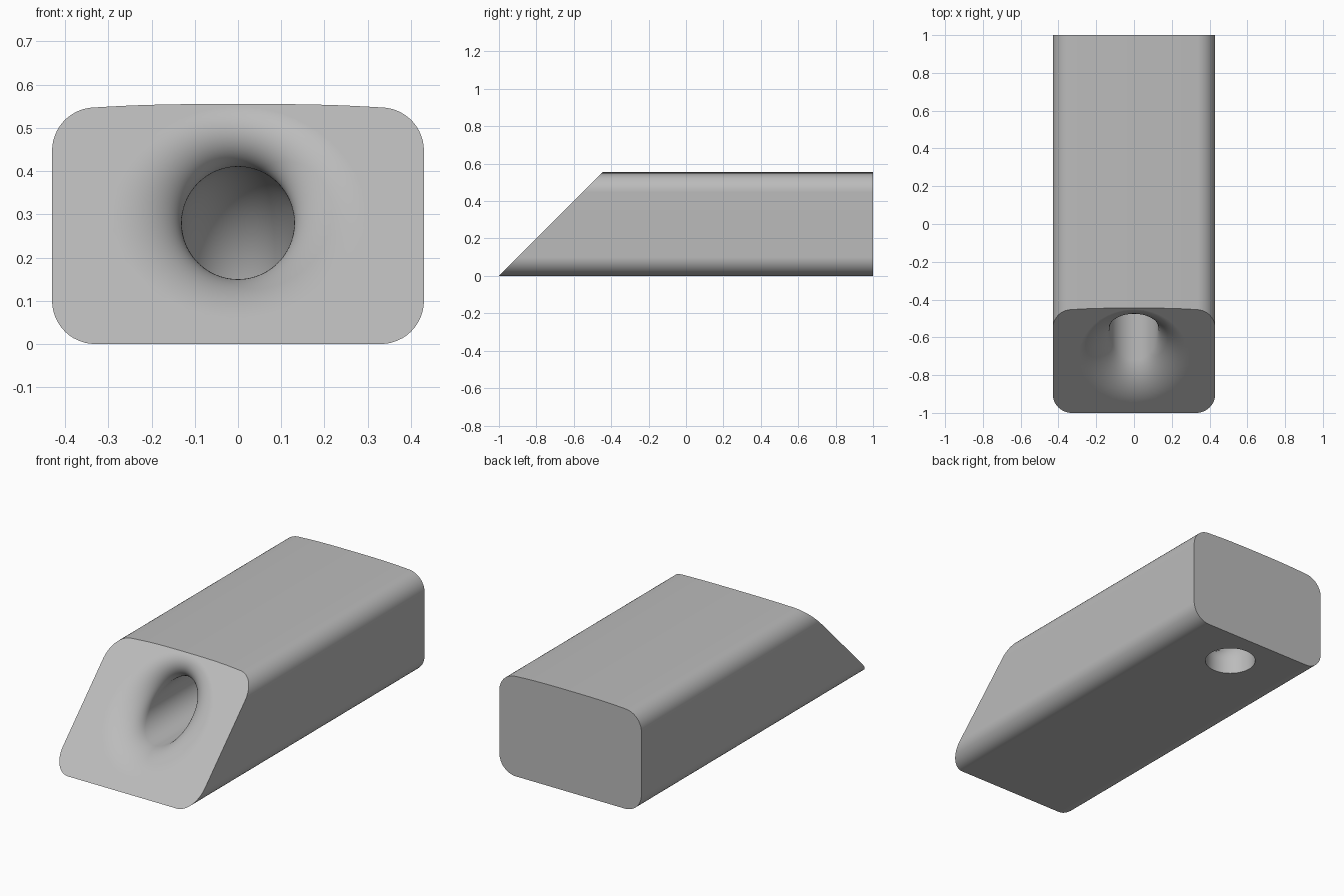
import bpy, bmesh
from math import sin, cos, pi, radians, acos
from mathutils import Vector

cube = bpy.data.objects.get("Cube")
if cube:
    bpy.data.objects.remove(cube, do_unlink=True)

grey = bpy.data.materials.new("light_grey")
grey.use_nodes = True
grey.diffuse_color = (0.5, 0.5, 0.5, 1)
grey.node_tree.nodes["Principled BSDF"].inputs["Base Color"].default_value = (0.5, 0.5, 0.5, 1)


def loft(name, rings):
    """Closed solid skinned through a list of equal-sized rings."""
    bm = bmesh.new()
    loops = [[bm.verts.new(p) for p in ring] for ring in rings]
    n = len(loops[0])
    for a, b in zip(loops, loops[1:]):
        for i in range(n):
            j = (i + 1) % n
            bm.faces.new((a[i], a[j], b[j], b[i]))
    bm.faces.new(loops[0])
    bm.faces.new(loops[-1])
    bmesh.ops.recalc_face_normals(bm, faces=bm.faces)
    mesh = bpy.data.meshes.new(name)
    bm.to_mesh(mesh)
    bm.free()
    mesh.materials.append(grey)
    obj = bpy.data.objects.new(name, mesh)
    bpy.context.collection.objects.link(obj)
    return obj


# Block: rounded section with a slightly crowned top, front cut at 45 degrees
HALF, TOP, R = 0.43, 0.555, 0.1
right = []
for k in range(13):
    a = radians(-90 + 90 * k / 12)
    right.append((HALF - R + R * cos(a), R + R * sin(a)))
for k in range(13):
    a = radians(85 * k / 12)
    right.append((HALF - R + R * cos(a), TOP - 0.108 + R * sin(a)))
right += [(x, TOP - 0.009 * (x / 0.34) ** 3) for x in (0.29, 0.24, 0.18, 0.12, 0.06)]
section = right + [(0, TOP)] + [(-x, z) for x, z in reversed(right)]
block = loft("block", [[(x, z - 1, z) for x, z in section],
                       [(x, 1, z) for x, z in section]])

# Passage: flared mouth, straight bore, elbow, outlet through the underside
SIDES, BORE, AXIS = 96, 0.13, 0.28
angles = [2 * pi * i / SIDES for i in range(SIDES)]
inward = Vector((0, 1, 0))


def flare(angle, s):
    """Point on the circular fillet between the slanted face and the bore."""
    c, d = cos(angle), sin(angle)
    corner = Vector((BORE * c, AXIS + BORE * d - 1, AXIS + BORE * d))
    along = Vector((c, d, d)).normalized()
    reach = 0.163 + 0.033 * d
    w = sin(acos(along.dot(inward)) / 2)
    p, q, m = (1 - s) ** 2, s * s, 2 * s * (1 - s) * w
    return (p * (corner + along * reach) + m * corner + q * (corner + inward * reach)) / (p + q + m)


rings = [[flare(a, k / 20) for a in angles] for k in range(21)]
outside = Vector((0, -0.05, 0.05))
rings.insert(0, [p + outside for p in rings[0]])

BEND, OUTLET = 0.2, 0.78
for k in range(17):
    t = pi / 2 * k / 16
    out = Vector((0, sin(t), cos(t)))
    pivot = Vector((0, OUTLET - BEND, AXIS - BEND))
    rings.append([pivot + out * (BEND + BORE * sin(a)) + Vector((BORE * cos(a), 0, 0))
                  for a in angles])
rings.append([p - Vector((0, 0, 0.15)) for p in rings[-1]])
passage = loft("passage_cutter", rings)
passage.hide_render = True

# Cut the passage out of the block and remove the cutter
cut = block.modifiers.new("passage", 'BOOLEAN')
cut.operation = 'DIFFERENCE'
cut.solver = 'EXACT'
cut.object = passage
bpy.ops.object.select_all(action='DESELECT')
block.select_set(True)
bpy.context.view_layer.objects.active = block
bpy.ops.object.modifier_apply(modifier=cut.name)
bpy.data.objects.remove(passage, do_unlink=True)

# Smooth curves, crisp edges, flat faces kept flat
bpy.ops.object.shade_smooth_by_angle(angle=radians(30))
weighted = block.modifiers.new("flat_faces", 'WEIGHTED_NORMAL')
weighted.keep_sharp = True
